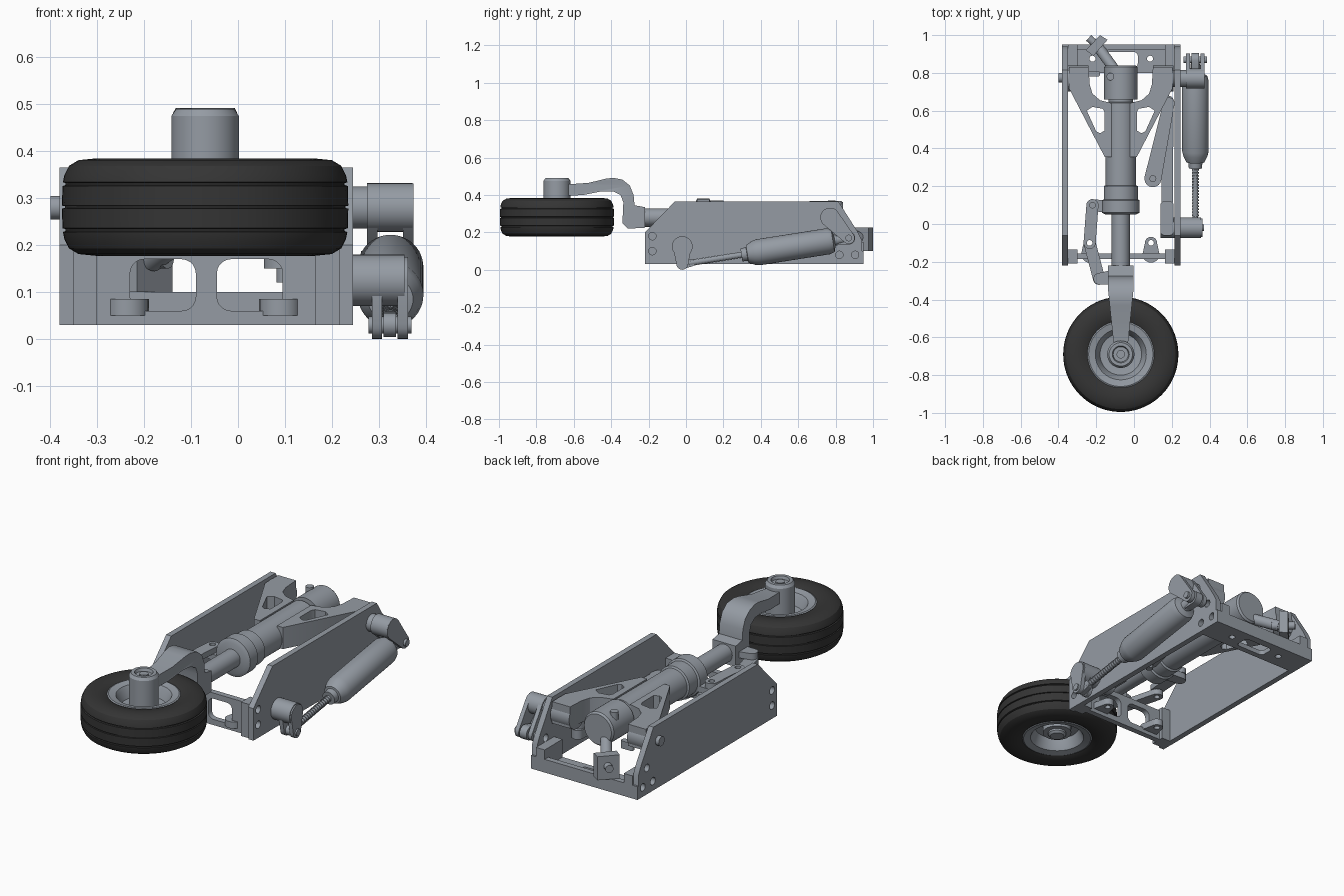
import bpy, bmesh, math
from mathutils import Matrix, Vector

cube = bpy.data.objects.get("Cube")
if cube:
    bpy.data.objects.remove(cube, do_unlink=True)


def material(name, rgb, rough):
    m = bpy.data.materials.new(name)
    m.use_nodes = True
    m.diffuse_color = (*rgb, 1)
    bsdf = m.node_tree.nodes["Principled BSDF"]
    bsdf.inputs["Base Color"].default_value = (*rgb, 1)
    bsdf.inputs["Roughness"].default_value = rough
    return m


METAL = material("blue grey metal", (0.30, 0.33, 0.37), 0.5)
RUBBER = material("black rubber", (0.035, 0.035, 0.035), 0.8)
parts = []


def add(name, bm, mat=METAL):
    bmesh.ops.remove_doubles(bm, verts=bm.verts, dist=1e-5)
    bmesh.ops.recalc_face_normals(bm, faces=bm.faces)
    me = bpy.data.meshes.new(name)
    bm.to_mesh(me)
    bm.free()
    me.materials.append(mat)
    ob = bpy.data.objects.new(name, me)
    bpy.context.collection.objects.link(ob)
    parts.append(ob)
    return ob


def lathe(name, profile, origin, axis=(0, 0, 1), mat=METAL, steps=48):
    """Spin (radius, height) points round an axis through origin."""
    bm = bmesh.new()
    vs = [bm.verts.new((r, 0, h)) for r, h in profile]
    es = [bm.edges.new(pair) for pair in zip(vs, vs[1:])]
    bmesh.ops.spin(bm, geom=vs + es, cent=(0, 0, 0), axis=(0, 0, 1),
                   angle=2 * math.pi, steps=steps)
    rot = Vector(axis).to_track_quat('Z', 'Y').to_matrix().to_4x4()
    bm.transform(Matrix.Translation(origin) @ rot)
    return add(name, bm, mat)


def rod(name, a, b, r):
    d = Vector(b) - Vector(a)
    n = d.length
    return lathe(name, [(0, 0), (r, 0), (r, n), (0, n)], a, d, steps=32)


def ring(c, r, n=20):
    return [(c[0] + r * math.cos(i * math.tau / n), c[1] + r * math.sin(i * math.tau / n))
            for i in range(n)]


def link(a, b, ra, rb):
    """Outline of a bar with rounded ends."""
    t = math.atan2(b[1] - a[1], b[0] - a[0])
    out = []
    for c, r, start in ((b, rb, t - math.pi / 2), (a, ra, t + math.pi / 2)):
        out += [(c[0] + r * math.cos(start + i * math.pi / 10),
                 c[1] + r * math.sin(start + i * math.pi / 10)) for i in range(11)]
    return out


def rect(x0, y0, x1, y1, r=0.0):
    if not r:
        return [(x0, y0), (x1, y0), (x1, y1), (x0, y1)]
    corners = ((x1 - r, y1 - r), (x0 + r, y1 - r), (x0 + r, y0 + r), (x1 - r, y0 + r))
    return [(cx + r * math.cos((k + i / 5) * math.pi / 2), cy + r * math.sin((k + i / 5) * math.pi / 2))
            for k, (cx, cy) in enumerate(corners) for i in range(6)]


AXES = {'x': ((0, 0, 1), (1, 0, 0), (0, 1, 0)),    # outline in y, z
        'y': ((1, 0, 0), (0, 0, -1), (0, 1, 0)),   # outline in x, z
        'z': ((1, 0, 0), (0, 1, 0), (0, 0, 1))}    # outline in x, y


def slab(name, loops, axis, lo, hi):
    """Extrude an outline (further loops are holes) from lo to hi along an axis."""
    cu = bpy.data.curves.new(name, 'CURVE')
    cu.dimensions, cu.fill_mode, cu.extrude = '2D', 'BOTH', (hi - lo) / 2
    for loop in loops:
        sp = cu.splines.new('POLY')
        sp.points.add(len(loop) - 1)
        for p, (u, v) in zip(sp.points, loop):
            p.co = (u, v, 0, 1)
        sp.use_cyclic_u = True
    tmp = bpy.data.objects.new(name, cu)
    bpy.context.collection.objects.link(tmp)
    me = bpy.data.meshes.new_from_object(tmp.evaluated_get(bpy.context.evaluated_depsgraph_get()))
    bm = bmesh.new()
    bm.from_mesh(me)
    bpy.data.objects.remove(tmp)
    bpy.data.curves.remove(cu)
    bpy.data.meshes.remove(me)
    shift = [(lo + hi) / 2 if c == axis else 0 for c in 'xyz']
    bm.transform(Matrix.Translation(shift) @ Matrix(AXES[axis]).to_4x4())
    return add(name, bm)


CX, WY, SZ = -0.07, -0.69, 0.28   # strut centre line, wheel position, strut height

# Side plates with bolt holes
outline = [(-0.22, 0.03), (0.94, 0.03), (0.94, 0.16), (0.92, 0.2), (0.815, 0.365),
           (-0.06, 0.365), (-0.22, 0.2)]
bolts = [ring(c, 0.02) for c in ((-0.18, 0.1), (-0.18, 0.18), (0.82, 0.08), (0.905, 0.08), (0.87, 0.17))]
for side, lo in (("right", -0.38), ("left", 0.215)):
    slab(side + "_side_plate", [outline] + bolts, 'x', lo, lo + 0.03)

# Front cross panel with windows, end feet and lugs
slab("front_cross_panel", [rect(-0.35, 0.03, 0.215, 0.2), rect(-0.23, 0.06, -0.09, 0.17, 0.03),
                           rect(-0.045, 0.06, 0.095, 0.17, 0.03)], 'y', -0.185, -0.155)
for side, x in (("right", -0.35), ("left", 0.165)):
    slab(side + "_front_foot", [rect(x, 0.03, x + 0.05, 0.21)], 'y', -0.21, -0.135)
for side, x in (("right", -0.235), ("left", 0.09)):
    slab(side + "_front_lug", [link((x, -0.16), (x, -0.1), 0.045, 0.032), ring((x, -0.1), 0.015)],
         'z', 0.05, 0.085)

# Rear floor, wall and corner blocks
slab("rear_floor", [rect(-0.35, 0.8, 0.215, 0.95), ring((-0.22, 0.875), 0.016), ring((0.085, 0.875), 0.016),
                    rect(-0.15, 0.83, 0.02, 0.91, 0.02)], 'z', 0.03, 0.055)
slab("rear_wall", [rect(-0.38, 0.03, 0.245, 0.1)], 'y', 0.92, 0.95)
for side, x in (("right", -0.35), ("left", 0.165)):
    slab(side + "_rear_corner", [rect(x, 0.03, x + 0.05, 0.15)], 'y', 0.8, 0.95)

# Shock strut
Y = (0, 1, 0)
lathe("strut_cylinder", [(0, 0.05), (0.08, 0.05), (0.1, 0.06), (0.1, 0.125), (0.09, 0.13), (0.09, 0.2),
                         (0.08, 0.205), (0.08, 0.64), (0.065, 0.645), (0.065, 0.66), (0.088, 0.66),
                         (0.088, 0.83), (0.08, 0.84), (0, 0.84)], (CX, 0, SZ), Y)
rod("strut_piston", (CX, -0.3, SZ), (CX, 0.06, SZ), 0.048)
rod("strut_cross_pin", (-0.125, 0.78, 0.25), (-0.125, 0.78, 0.37), 0.02)

# Trunnion frames, mirrored about the strut
frame = [(0.275, 0.83), (0.17, 0.83), (0.165, 0.74), (0.15, 0.69), (0.11, 0.655), (0.05, 0.64),
         (0.05, 0.355), (0.085, 0.355), (0.275, 0.72)]
pocket = [(0.18, 0.6), (0.15, 0.62), (0.095, 0.61), (0.085, 0.59), (0.085, 0.495), (0.11, 0.48), (0.13, 0.49)]
for side, s in (("right", -1), ("left", 1)):
    slab(side + "_trunnion_frame", [[(CX + s * x, y) for x, y in loop] for loop in (frame, pocket)],
         'z', 0.235, 0.35)
    rod(side + "_trunnion_barrel", (CX + s * 0.17, 0.77, SZ), (CX + s * 0.28, 0.77, SZ), 0.068)
rod("trunnion_pin", (-0.4, 0.775, SZ), (-0.3, 0.775, SZ), 0.025)

# Retraction crank on the left plate
rod("crank_neck", (0.2, 0.77, SZ), (0.28, 0.77, SZ), 0.045)
rod("crank_boss", (0.275, 0.77, SZ), (0.372, 0.77, SZ), 0.052)
for i, x in enumerate((0.275, 0.352)):
    slab(f"crank_arm_{i}", [link((0.77, SZ), (0.87, 0.17), 0.052, 0.032)], 'x', x, x + 0.022)
rod("crank_pin", (0.262, 0.87, 0.17), (0.387, 0.87, 0.17), 0.018)

# Actuator from the lower pivot up to the crank
AX = 0.325
low, high = Vector((AX, -0.02, 0.03)), Vector((AX, 0.87, 0.17))
axis = high - low
lathe("actuator_body", [(0, 0.32), (0.035, 0.32), (0.037, 0.35), (0.048, 0.352), (0.064, 0.385), (0.07, 0.41),
                        (0.07, 0.79), (0.062, 0.815), (0.03, 0.825), (0.025, 0.88), (0, 0.88)], low, axis)
rod("actuator_rod", low, low + axis * 0.38, 0.015)
for i in range(16):
    at = low + axis * (0.07 + i * 0.018)
    rod(f"rod_ridge_{i}", at, at + axis * 0.008, 0.018)
slab("actuator_top_eye", [link((0.82, 0.162), (0.87, 0.17), 0.03, 0.035)], 'x', 0.305, 0.345)

# Lower pivot and its clevis
rod("pivot_shaft", (0.14, -0.02, 0.125), (0.355, -0.02, 0.125), 0.055)
for i, x in enumerate((0.285, 0.34)):
    slab(f"pivot_clevis_{i}", [link((-0.02, 0.125), (-0.02, 0.032), 0.05, 0.032)], 'x', x, x + 0.022)
rod("pivot_clevis_pin", (0.278, -0.02, 0.03), (0.37, -0.02, 0.03), 0.018)
slab("rod_eye", [link((-0.02, 0.03), (0.03, 0.038), 0.026, 0.02)], 'x', 0.31, 0.337)

# Folding side brace
slab("brace_crank", [rect(0.14, -0.06, 0.21, 0.12, 0.02)], 'z', 0.09, 0.18)
slab("brace_rear_link", [link((0.185, 0.64), (0.1, 0.24), 0.03, 0.045), ring((0.1, 0.24), 0.018)],
     'z', 0.15, 0.215)
slab("brace_front_link", [link((0.175, 0.1), (0.18, 0.65), 0.03, 0.03)], 'z', 0.1, 0.148)
rod("brace_pin", (0.1, 0.24, 0.12), (0.1, 0.24, 0.23), 0.018)

# Torque links beside the piston
hinges = [(-0.22, 0.1), (-0.235, -0.1), (-0.185, -0.29)]
for i, (a, b) in enumerate(zip(hinges, hinges[1:])):
    slab(f"torque_link_{i}", [link(a, b, 0.032, 0.032), ring(a, 0.015), ring(b, 0.015)],
         'z', 0.265 - i * 0.035, 0.295 - i * 0.035)
slab("torque_lug_rear", [link((-0.12, 0.09), hinges[0], 0.035, 0.03)], 'z', 0.23, 0.263)
slab("torque_lug_front", [link((-0.1, -0.28), hinges[2], 0.04, 0.03)], 'z', 0.262, 0.295)

# Down-lock linkage at the rear
rod("lock_arm", (-0.09, 0.8, 0.24), (-0.185, 0.93, 0.17), 0.028)
slab("lock_clevis", [[(-0.255, 0.92), (-0.215, 0.89), (-0.14, 0.975), (-0.18, 1.0)]], 'z', 0.1, 0.225)
rod("lock_pin", (-0.24, 0.985, 0.17), (-0.15, 0.905, 0.17), 0.02)
slab("lock_bracket", [rect(-0.25, 0.78, -0.18, 0.81, 0.012)], 'z', 0.2, 0.24)

# Gooseneck fork, narrowing towards the wheel
neck = [(-0.22, 0.225), (-0.22, 0.335), (-0.275, 0.345), (-0.28, 0.4), (-0.3, 0.45), (-0.34, 0.482),
        (-0.39, 0.492), (-0.43, 0.487), (-0.52, 0.465), (-0.66, 0.455), (-0.66, 0.395), (-0.55, 0.4),
        (-0.45, 0.42), (-0.39, 0.42), (-0.35, 0.4), (-0.335, 0.36), (-0.34, 0.25), (-0.31, 0.22)]
fork = slab("gooseneck_fork", [neck], 'x', CX - 0.068, CX + 0.068)
for v in fork.data.vertices:
    v.co.x = CX + (v.co.x - CX) * min(1, 1 - 0.45 * (-0.34 - v.co.y) / 0.3)

# Axle hub with a bored top
hub = (CX, WY, 0)
lathe("axle_hub", [(0, 0.22), (0.072, 0.22), (0.072, 0.475), (0.062, 0.49), (0.045, 0.49), (0.04, 0.475),
                   (0.022, 0.475), (0.022, 0.483), (0, 0.483)], hub)

# Tyre with tread grooves, and dished rim
half = [(0.165, 0.085), (0.185, 0.098), (0.23, 0.104), (0.27, 0.1), (0.29, 0.088), (0.3, 0.068),
        (0.303, 0.053), (0.297, 0.051), (0.297, 0.047), (0.304, 0.045), (0.305, 0.003), (0.299, 0.002)]
full = half + [(r, -h) for r, h in reversed(half)]
lathe("tyre", [(r, 0.281 + h) for r, h in full], hub, mat=RUBBER, steps=72)
rim = [(0.178, 0.092), (0.17, 0.096), (0.135, 0.088), (0.127, 0.075), (0.11, 0.03), (0.07, 0.025), (0, 0.025)]
for side, s in (("upper", 1), ("lower", -1)):
    lathe(side + "_rim", [(r, 0.281 + s * h) for r, h in rim], hub, steps=64)
lathe("axle_cap", [(0, 0.2), (0.035, 0.2), (0.045, 0.21), (0.045, 0.26), (0, 0.26)], hub)

# Smooth the rounded surfaces, keeping edges sharp
bpy.ops.object.select_all(action='DESELECT')
for ob in parts:
    ob.select_set(True)
bpy.context.view_layer.objects.active = parts[0]
bpy.ops.object.shade_smooth_by_angle(angle=math.radians(32))
